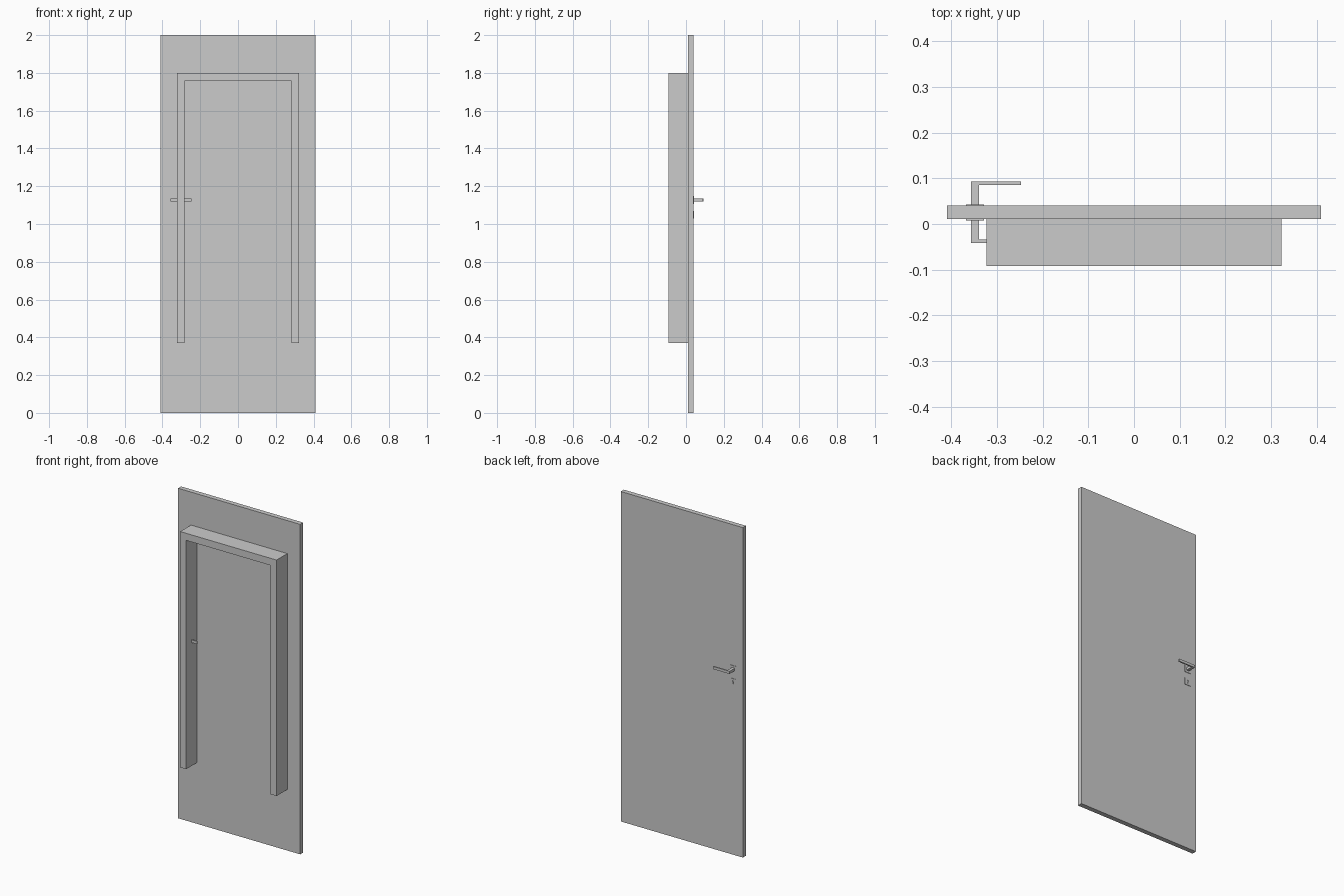
import bpy, bmesh

if "Cube" in bpy.data.objects:
    bpy.data.objects.remove(bpy.data.objects["Cube"])


def box(name, x0, x1, y0, y1, z0, z1):
    return prism(name, [(x0, z0), (x1, z0), (x1, z1), (x0, z1)], y0, y1)


def prism(name, profile, y0, y1, axis='Y'):
    """Extrude an outline: (x, z) along y, or (x, y) along z."""
    place = (lambda a, b, c: (a, c, b)) if axis == 'Y' else (lambda a, b, c: (a, b, c))
    bm = bmesh.new()
    face = bm.faces.new([bm.verts.new(place(a, b, y0)) for a, b in profile])
    ext = bmesh.ops.extrude_face_region(bm, geom=[face])
    verts = [v for v in ext['geom'] if isinstance(v, bmesh.types.BMVert)]
    d = y1 - y0
    bmesh.ops.translate(bm, verts=verts, vec=(0, d, 0) if axis == 'Y' else (0, 0, d))
    bmesh.ops.recalc_face_normals(bm, faces=bm.faces)
    mesh = bpy.data.meshes.new(name)
    bm.to_mesh(mesh)
    bm.free()
    ob = bpy.data.objects.new(name, mesh)
    bpy.context.collection.objects.link(ob)
    return ob


FRONT, BACK = 0.011, 0.040   # faces of the door leaf

# Door leaf
box("door_leaf", -0.409, 0.409, FRONT, BACK, 0, 2)

# Raised frame, open at the bottom
o, i, zb, zi, zt = 0.323, 0.284, 0.37, 1.757, 1.80
prism("front_frame",
      [(-o, zb), (-i, zb), (-i, zi), (i, zi), (i, zb), (o, zb), (o, zt), (-o, zt)],
      -0.092, FRONT)

# Handle sets on both sides of the leaf
HX = -0.348
for side, face, s in (("front", FRONT, -1), ("back", BACK, 1)):
    tip = face + s * 0.053
    # L-shaped lever
    prism(side + "_lever",
          [(HX - 0.009, face), (HX + 0.009, face), (HX + 0.009, tip - s * 0.008),
           (HX + 0.101, tip - s * 0.008), (HX + 0.101, tip), (HX - 0.009, tip)],
          1.119, 1.135, 'Z')
    # Square rosette behind the lever
    y0, y1 = sorted((face, face + s * 0.003))
    box(side + "_rosette", HX - 0.02, HX + 0.02, y0, y1, 1.107, 1.147)
    # Lock plate with keyhole slot
    plate = box(side + "_lock_plate", HX - 0.02, HX + 0.02, y0, y1, 1.028, 1.068)
    cutter = prism(side + "_keyhole_cutter",
                   [(HX - 0.002, 1.038), (HX + 0.002, 1.038), (HX + 0.002, 1.048),
                    (HX + 0.005, 1.051), (HX + 0.005, 1.056), (HX + 0.002, 1.059),
                    (HX - 0.002, 1.059), (HX - 0.005, 1.056), (HX - 0.005, 1.051),
                    (HX - 0.002, 1.048)], y0 - 0.005, y1 + 0.005)
    cutter.hide_render = True
    cutter.hide_viewport = True
    mod = plate.modifiers.new("keyhole", 'BOOLEAN')
    mod.operation = 'DIFFERENCE'
    mod.object = cutter
